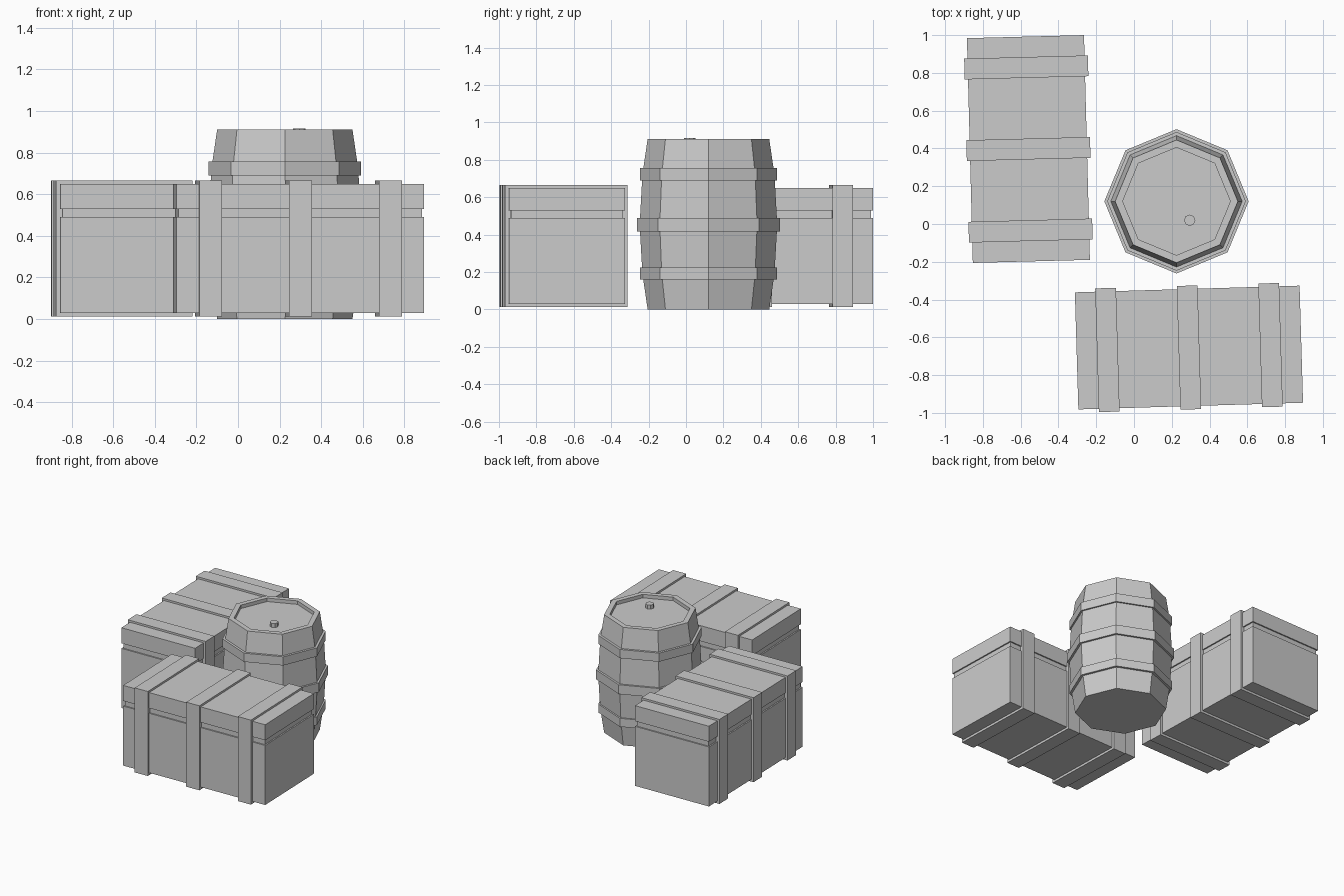
import bpy, bmesh
from math import radians, cos, sin, pi

if "Cube" in bpy.data.objects:
    bpy.data.objects.remove(bpy.data.objects["Cube"])


def loft(name, rings, parent=None):
    """Skin a stack of equal-sized point rings and cap both ends."""
    bm = bmesh.new()
    loops = [[bm.verts.new(p) for p in ring] for ring in rings]
    n = len(loops[0])
    for a, b in zip(loops, loops[1:]):
        for i in range(n):
            j = (i + 1) % n
            bm.faces.new((a[i], a[j], b[j], b[i]))
    bm.faces.new(loops[0][::-1])
    bm.faces.new(loops[-1])
    bmesh.ops.recalc_face_normals(bm, faces=bm.faces)
    mesh = bpy.data.meshes.new(name)
    bm.to_mesh(mesh)
    bm.free()
    obj = bpy.data.objects.new(name, mesh)
    bpy.context.collection.objects.link(obj)
    obj.parent = parent
    return obj


def rect(w, d, z, y=0):
    return [(-w / 2, y - d / 2, z), (w / 2, y - d / 2, z),
            (w / 2, y + d / 2, z), (-w / 2, y + d / 2, z)]


def ngon(r, z, n=8):
    return [(r * cos(2 * pi * i / n), r * sin(2 * pi * i / n), z) for i in range(n)]


def crate(name, x, y, angle):
    w, d, g = 0.62, 1.19, 0.02
    # box with a shallow groove under the lid
    body = loft(name, [rect(w, d, 0.03), rect(w, d, 0.49),
                       rect(w - g, d - g, 0.49), rect(w - g, d - g, 0.53),
                       rect(w, d, 0.53), rect(w, d, 0.65)])
    body.location = (x, y, 0)
    body.rotation_euler.z = radians(angle)
    # three straps around the box
    for i, sy in enumerate((-0.432, 0, 0.432)):
        loft(f"{name}_strap_{i + 1}",
             [rect(0.655, 0.11, 0.012, sy), rect(0.655, 0.11, 0.665, sy)], body)


crate("crate_back", -0.559, 0.397, 1.5)
crate("crate_front", 0.291, -0.654, 91.7)

# barrel staves with recessed lid
barrel = loft("barrel", [ngon(r, z) for r, z in (
    (0.325, 0), (0.353, 0.19), (0.368, 0.453), (0.353, 0.722),
    (0.325, 0.912), (0.285, 0.912), (0.285, 0.885))])
barrel.location = (0.225, 0.12, 0)

# barrel hoops
for i, (r, z0, z1) in enumerate(((0.367, 0.16, 0.225), (0.382, 0.418, 0.49),
                                 (0.367, 0.69, 0.757))):
    loft(f"hoop_{i + 1}", [ngon(r, z0), ngon(r, z1)], barrel)

# bung in the lid
bung = loft("bung", [ngon(0.03, 0.88), ngon(0.03, 0.916)], barrel)
bung.location = (0.07, -0.1, 0)
